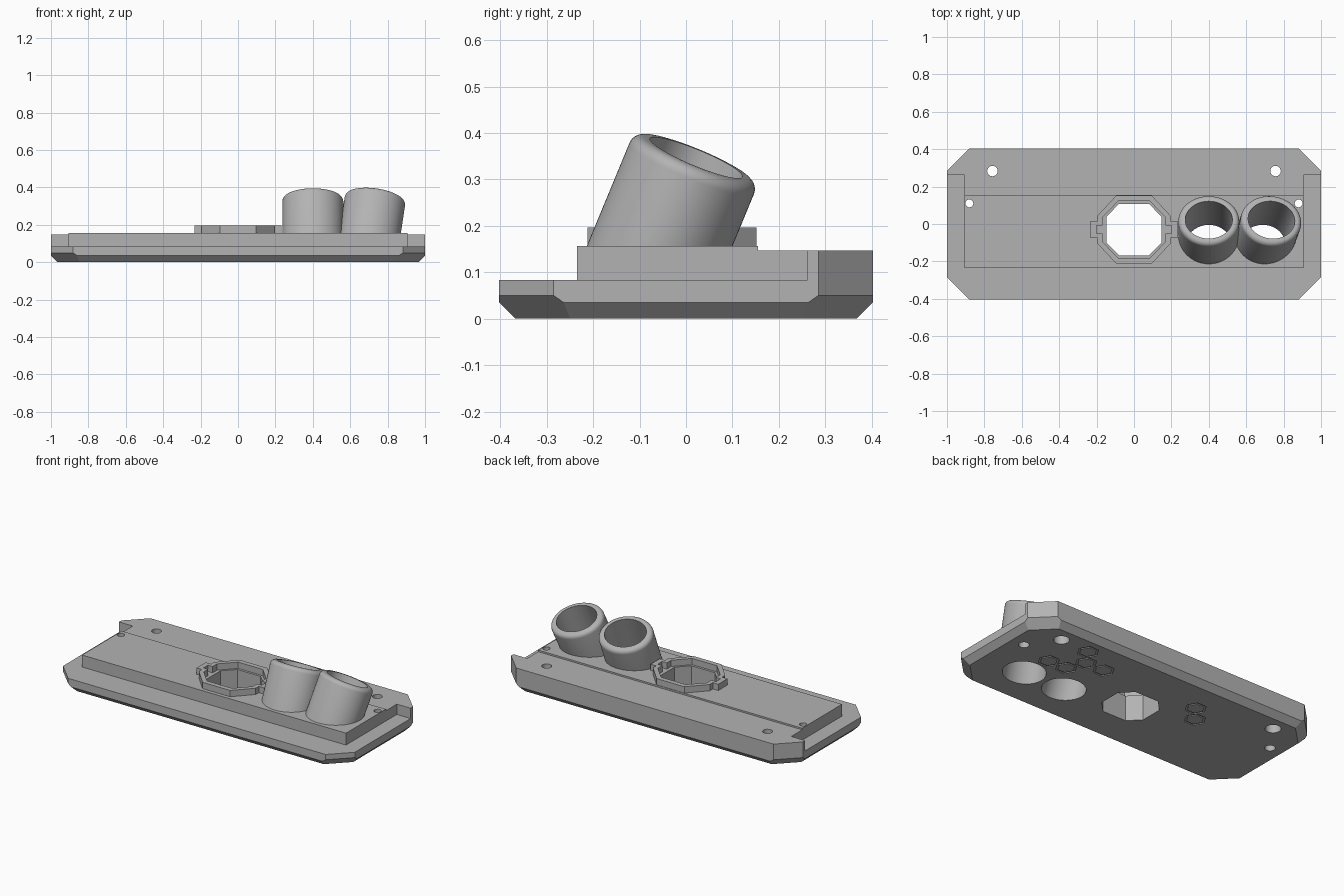
import bpy, bmesh, math
from mathutils import Vector

if "Cube" in bpy.data.objects:
    bpy.data.objects.remove(bpy.data.objects["Cube"])

grey = bpy.data.materials.new("plain_grey")
grey.diffuse_color = (0.45, 0.45, 0.45, 1)
grey.use_nodes = True
grey.node_tree.nodes["Principled BSDF"].inputs["Base Color"].default_value = grey.diffuse_color


def finish(name, bm):
    bmesh.ops.recalc_face_normals(bm, faces=bm.faces)
    me = bpy.data.meshes.new(name)
    bm.to_mesh(me)
    bm.free()
    me.materials.append(grey)
    ob = bpy.data.objects.new(name, me)
    bpy.context.collection.objects.link(ob)
    return ob


def loft(name, rings):
    """Solid skinned through rings with equal point counts, capped at both ends."""
    bm = bmesh.new()
    loops = [[bm.verts.new(p) for p in r] for r in rings]
    n = len(loops[0])
    for a, b in zip(loops, loops[1:]):
        for i in range(n):
            j = (i + 1) % n
            bm.faces.new((a[i], a[j], b[j], b[i]))
    bm.faces.new(loops[0][::-1])
    bm.faces.new(loops[-1])
    return finish(name, bm)


def prism(name, pts, z0, z1):
    return loft(name, [[(x, y, z) for x, y in pts] for z in (z0, z1)])


def box(name, x0, x1, y0, y1, z0, z1):
    return prism(name, [(x0, y0), (x1, y0), (x1, y1), (x0, y1)], z0, z1)


def ngon(cx, cy, r, n, turn=0.0):
    return [(cx + r * math.cos(turn + 2 * math.pi * i / n),
             cy + r * math.sin(turn + 2 * math.pi * i / n)) for i in range(n)]


def four_way(quarter, cy):
    """Mirror a quarter outline (listed from top to side) into a closed loop."""
    right = quarter + [(x, -y) for x, y in reversed(quarter)]
    full = right + [(-x, -y) for x, y in right]
    return [(x, y + cy) for x, y in full]


def boolean(ob, tool, op, keep=False):
    mod = ob.modifiers.new("cut", 'BOOLEAN')
    mod.operation, mod.object, mod.solver = op, tool, 'EXACT'
    dg = bpy.context.evaluated_depsgraph_get()
    me = bpy.data.meshes.new_from_object(ob.evaluated_get(dg))
    ob.modifiers.clear()
    ob.data = me
    if not keep:
        bpy.data.objects.remove(tool)


# Base plate: block trimmed by the corner planes and the bottom chamfers
bm = bmesh.new()
bmesh.ops.create_cube(bm, size=2)
for v in bm.verts:
    v.co = (v.co.x, v.co.y * 0.403, 0.0735 * (v.co.z + 1))
cuts = []
for sx in (-1, 1):
    cuts.append(((sx * 0.965, 0, 0), (sx, 0, -1)))
    cuts.append(((0, sx * 0.368, 0), (0, sx, -1)))
    for sy in (-1, 1):
        d = Vector((sx, sy, 0)).normalized()
        corner = Vector((sx, sy * 0.285, 0))
        cuts.append((corner, d))
        cuts.append((corner - d * 0.05, d + Vector((0, 0, -1))))
for co, no in cuts:
    bmesh.ops.bisect_plane(bm, geom=bm.verts[:] + bm.edges[:] + bm.faces[:],
                           plane_co=co, plane_no=no, clear_outer=True)
    bmesh.ops.holes_fill(bm, edges=[e for e in bm.edges if e.is_boundary], sides=0)
plate = finish("base_plate", bm)

# Lower ledge on the front and both ends
boolean(plate, box("ledge_cut", -1.1, 1.1, -0.5, -0.235, 0.083, 0.3), 'DIFFERENCE')
for x0, x1 in ((-1.1, -0.905), (0.905, 1.1)):
    boolean(plate, box("ledge_cut", x0, x1, -0.5, 0.262, 0.083, 0.3), 'DIFFERENCE')
# Raised panel
boolean(plate, box("raised_panel", -0.905, 0.905, -0.235, 0.155, 0.1, 0.157), 'UNION')

# Central eight-sided opening
CY = -0.03
boolean(plate, prism("opening_cut", four_way([(0.08, 0.138), (0.148, 0.068)], CY),
                     -0.1, 0.3), 'DIFFERENCE')

# Screw holes with a wider counterbore underneath
for sx in (-1, 1):
    for x, y, r, bore in ((0.757, 0.283, 0.028, 0.044), (0.88, 0.11, 0.021, 0.03)):
        for rad, top in ((r, 0.3), (bore, 0.07)):
            boolean(plate, prism("screw_cut", ngon(sx * x, y, rad, 24), -0.1, top),
                    'DIFFERENCE')

# Shallow hexagon grooves underneath
for x, y in ((0.56, 0.275), (0.49, 0.175), (0.365, 0.175), (0.66, 0.06),
             (0.54, 0.065), (-0.29, 0.18), (-0.365, 0.085)):
    groove = prism("groove_cut", ngon(x, y, 0.062, 6), -0.02, 0.005)
    boolean(groove, prism("groove_core", ngon(x, y, 0.05, 6), -0.05, 0.05), 'DIFFERENCE')
    boolean(plate, groove, 'DIFFERENCE')

# Collar with side tabs around the opening
collar = prism("collar", four_way([(0.095, 0.182), (0.195, 0.075), (0.195, 0.045),
                                   (0.232, 0.045)], CY), 0.15, 0.196)
boolean(collar, prism("collar_cut", four_way([(0.085, 0.152), (0.168, 0.065), (0.168, 0.022),
                                              (0.2, 0.022)], CY), 0.1, 0.3), 'DIFFERENCE')


def tube_ring(top, d, rx, ry, t):
    """Oval ring square to the axis d, at distance t from the tube top."""
    u = (Vector((1, 0, 0)) - d * d.x).normalized()
    v = d.cross(u)
    return [top + d * t + u * rx * math.cos(a) + v * ry * math.sin(a)
            for a in (2 * math.pi * i / 64 for i in range(64))]


# Two leaning tubes with rounded rims, bored through the plate
tubes = []
for name, x, lean in (("inner_tube", 0.40, 0.0), ("outer_tube", 0.735, 0.15)):
    top = Vector((x, 0.022, 0.347))
    d = Vector((lean, 0.414, 1)).normalized()
    f = 0.025
    rings = [tube_ring(top, d, 0.163, 0.145, -0.28)]
    for k in range(6):
        a = k * math.pi / 10
        s = f * (1 - math.cos(a))
        rings.append(tube_ring(top, d, 0.163 - s, 0.145 - s, f * math.sin(a) - f))
    tube = loft(name, rings)
    bore = loft("bore_cut", [tube_ring(top, d, 0.126, 0.108, t) for t in (-0.6, 0.1)])
    boolean(tube, bore, 'DIFFERENCE', keep=True)
    boolean(plate, bore, 'DIFFERENCE')
    tubes.append(tube)

# Smooth round walls, keep edges sharp
for ob in [plate, collar] + tubes:
    bpy.ops.object.select_all(action='DESELECT')
    ob.select_set(True)
    bpy.context.view_layer.objects.active = ob
    bpy.ops.object.shade_smooth_by_angle(angle=math.radians(30))
